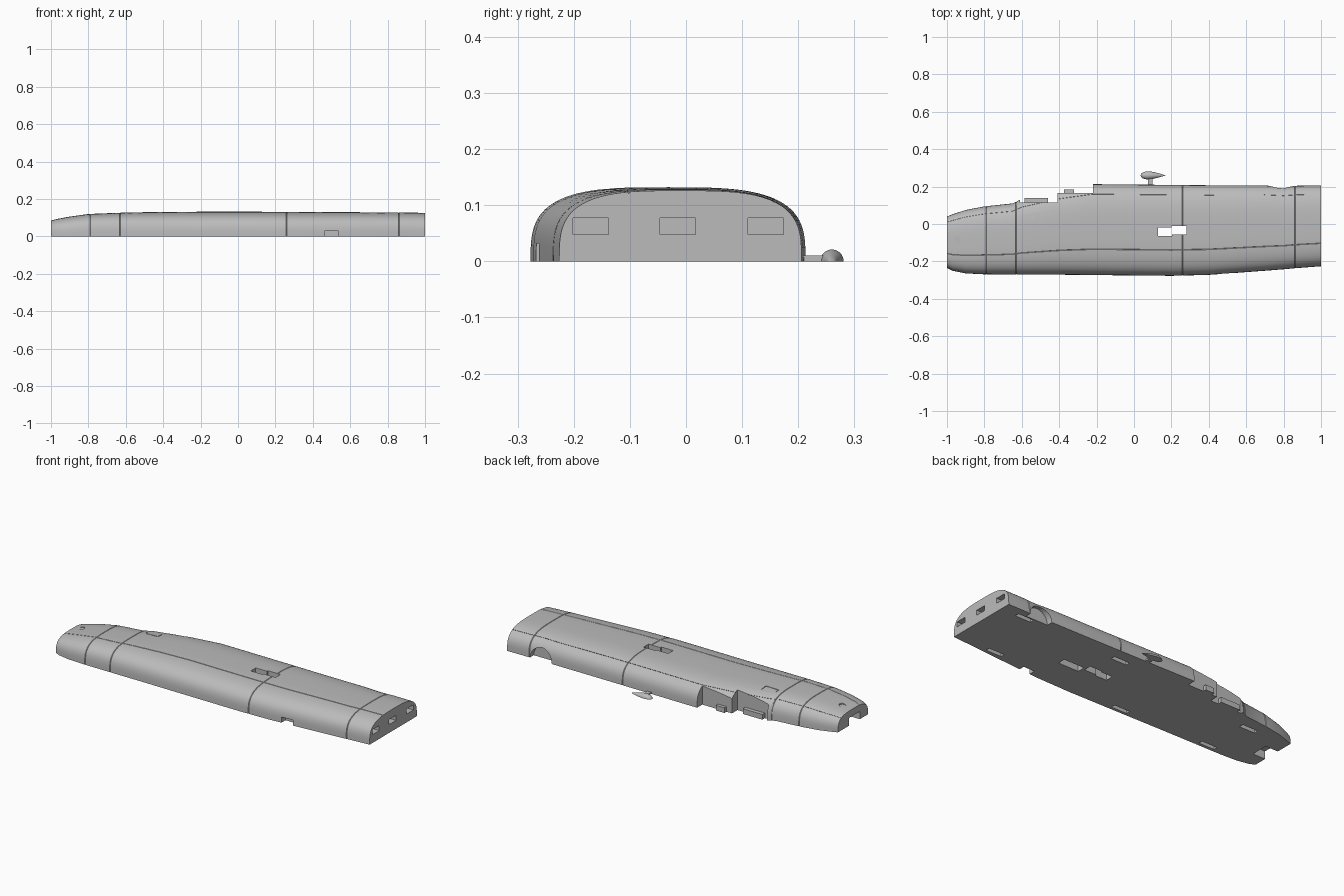
import bpy, bmesh
from math import sin, cos, pi
from mathutils import Vector, Matrix

if "Cube" in bpy.data.objects:
    bpy.data.objects.remove(bpy.data.objects["Cube"])

grey = bpy.data.materials.new("plain grey")
grey.use_nodes = True
COLOR = (0.5, 0.5, 0.5, 1)
grey.diffuse_color = COLOR
grey.node_tree.nodes["Principled BSDF"].inputs["Base Color"].default_value = COLOR


def make(name, bm):
    bmesh.ops.recalc_face_normals(bm, faces=bm.faces)
    mesh = bpy.data.meshes.new(name)
    bm.to_mesh(mesh)
    bm.free()
    mesh.materials.append(grey)
    obj = bpy.data.objects.new(name, mesh)
    bpy.context.collection.objects.link(obj)
    return obj


def box(name, x0, x1, y0, y1, z0, z1):
    bm = bmesh.new()
    bmesh.ops.create_cube(bm, size=1)
    for v in bm.verts:
        v.co = Vector(((x0 + x1) / 2 + v.co.x * (x1 - x0),
                       (y0 + y1) / 2 + v.co.y * (y1 - y0),
                       (z0 + z1) / 2 + v.co.z * (z1 - z0)))
    return make(name, bm)


def activate(obj):
    bpy.ops.object.select_all(action='DESELECT')
    obj.select_set(True)
    bpy.context.view_layer.objects.active = obj


def cut(target, cutter):
    activate(target)
    mod = target.modifiers.new("cut", 'BOOLEAN')
    mod.operation = 'DIFFERENCE'
    mod.solver = 'EXACT'
    mod.object = cutter
    bpy.ops.object.modifier_apply(modifier=mod.name)
    bpy.data.objects.remove(cutter)


# Hull stations: x, front edge, back edge, height
KEYS = [(-1, -.235, .04, .085), (-.97, -.25, .052, .093), (-.9, -.264, .075, .106),
        (-.8, -.269, .094, .12), (-.65, -.27, .11, .126), (-.6, -.27, .135, .128),
        (-.4, -.271, .185, .131), (-.22, -.273, .213, .132), (.2, -.277, .209, .132),
        (.4, -.272, .207, .131), (.7, -.25, .206, .129), (.8, -.242, .2, .128),
        (.88, -.235, .205, .128), (1, -.226, .206, .126)]


def station(x):
    for a, b in zip(KEYS, KEYS[1:]):
        if x <= b[0]:
            t = (x - a[0]) / (b[0] - a[0])
            return [p + (q - p) * t for p, q in zip(a, b)]
    return KEYS[-1]


# Panel grooves are narrow sunken rows in the loft
SEAMS_X = (-.79, -.63, .26, .86)
SEAMS_T = (.42, .73)
W, DEPTH = .0025, .0025
xs = {k[0]: 0 for k in KEYS}
for s in SEAMS_X:
    xs.update({s - W: 0, s: DEPTH, s + W: 0})
ts = {i / 48: 0 for i in range(49)}
for s in SEAMS_T:
    ts.update({s - W: 0, s: DEPTH, s + W: 0})

bm = bmesh.new()
rings = []
for x, sink_x in sorted(xs.items()):
    _, front, back, height = station(x)
    mid, half = (front + back) / 2, (back - front) / 2
    ring = []
    for t, sink_t in sorted(ts.items()):
        c, s = -cos(pi * t), max(sin(pi * t), 0)
        if t in (0, 1):
            s = 0
        y = abs(c) ** (2 / 3.3) * (1 if c > 0 else -1)
        z = s ** (2 / 3.3)
        sink = max(sink_x, sink_t)
        ring.append(bm.verts.new((x, mid + (half - sink) * y, (height - sink) * z)))
    rings.append(ring)
for a, b in zip(rings, rings[1:]):
    for i in range(len(a)):
        j = (i + 1) % len(a)
        bm.faces.new((a[i], a[j], b[j], b[i]))
bm.faces.new(rings[0])
bm.faces.new(rings[-1])
hull = make("hull", bm)

# Cut-outs: x centre, x size, y centre, y size, bottom z, top z
CUTS = [(-.51, .2, .215, .2, -.1, .3), (-.315, .19, .265, .2, -.1, .3),
        (.165, .075, -.0425, .045, -.1, .3), (.24, .08, -.034, .045, -.1, .3),
        (.36, .13, -.065, .045, -.1, .04), (.5, .07, -.27, .08, -.1, .032),
        (-.97, .1, -.11, .1, -.1, .045), (.2, .1, .13, .025, -.1, .03),
        (.85, .1, .15, .025, -.1, .03), (-.74, .1, .02, .025, -.1, .03)]
CUTS += [(x, .1, y, .024, -.1, .03) for x, y in ((.74, -.212), (-.116, -.245), (-.69, -.24))]
CUTS += [(1, .12, y, .063, .048, .077) for y in (-.17, -.015, .142)]
for cx, w, cy, d, z0, z1 in CUTS:
    cut(hull, box("cutter", cx - w / 2, cx + w / 2, cy - d / 2, cy + d / 2, z0, z1))

# Round side recess
bm = bmesh.new()
bmesh.ops.create_cone(bm, cap_ends=True, segments=40, radius1=.07, radius2=.07, depth=.1,
                      matrix=Matrix.Translation((.785, .22, 0)) @ Matrix.Rotation(pi / 2, 4, 'X'))
cut(hull, make("cutter", bm))

# Hatch outline and nose ring on the top skin, cut as shallow grooves
for dx in (-.04, .04):
    cut(hull, box("cutter", -.56 + dx - .002, -.56 + dx + .002, .01, .08, .1235, .3))
for y in (.01, .08):
    cut(hull, box("cutter", -.6, -.52, y - .002, y + .002, .1235, .3))
bm = bmesh.new()
bmesh.ops.create_cone(bm, cap_ends=True, segments=24, radius1=.018, radius2=.018, depth=.1,
                      matrix=Matrix.Translation((-.945, -.08, .144)))
cut(hull, make("cutter", bm))

# Ledges in the stepped recesses
ledges = [box("rear_ledge", -.585, -.46, .11, .138, 0, .03),
          box("front_ledge", -.375, -.32, .16, .184, 0, .03)]

# Side pod: half teardrop on a short arm
arm = box("pod_arm", .075, .1, .19, .25, 0, .01)
profile = [(.035, 0), (.038, .009), (.047, .016), (.065, .021), (.085, .021),
           (.11, .017), (.14, .009), (.17, 0)]
bm = bmesh.new()
rows = [[bm.verts.new((x, .26 - r * cos(pi * i / 16), r * sin(pi * i / 16) if i < 16 else 0))
         for i in range(17)] for x, r in profile]
for a, b in zip(rows, rows[1:]):
    for i in range(17):
        j = (i + 1) % 17
        bm.faces.new((a[i], a[j], b[j], b[i]))
bmesh.ops.remove_doubles(bm, verts=bm.verts, dist=1e-5)
pod = make("side_pod", bm)

for obj in (hull, pod):
    activate(obj)
    bpy.ops.object.shade_smooth_by_angle(angle=.6)
